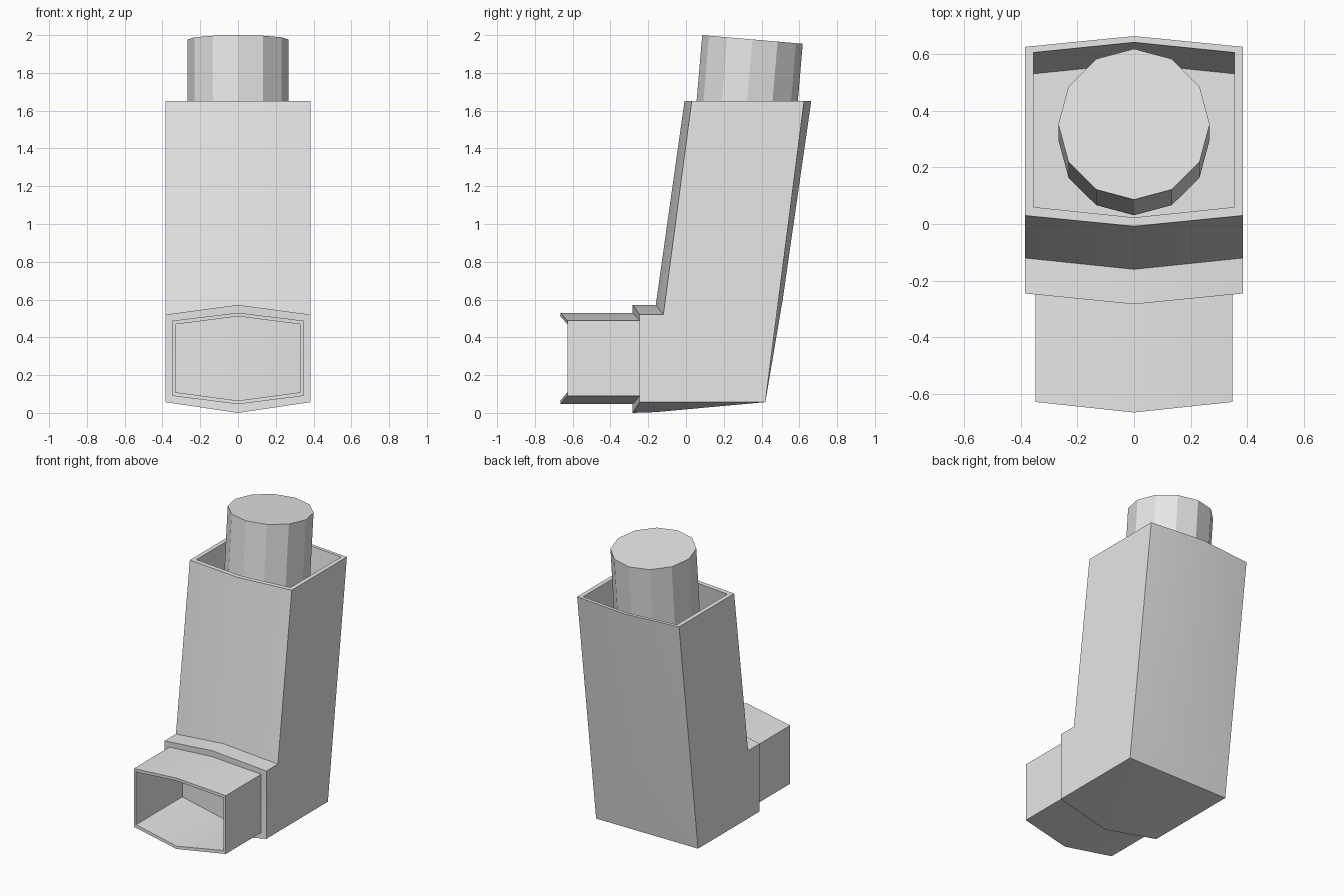
import bpy, bmesh, math
from mathutils import Matrix, Vector

if "Cube" in bpy.data.objects:
    bpy.data.objects.remove(bpy.data.objects["Cube"])

grey = bpy.data.materials.new("light grey plastic")
grey.use_nodes = True
grey.diffuse_color = (0.8, 0.8, 0.8, 1)
grey.node_tree.nodes["Principled BSDF"].inputs["Base Color"].default_value = (0.8, 0.8, 0.8, 1)


def finish(bm, name):
    bmesh.ops.remove_doubles(bm, verts=bm.verts, dist=0.0005)
    bmesh.ops.recalc_face_normals(bm, faces=bm.faces)
    mesh = bpy.data.meshes.new(name)
    bm.to_mesh(mesh)
    bm.free()
    mesh.materials.append(grey)
    obj = bpy.data.objects.new(name, mesh)
    bpy.context.collection.objects.link(obj)
    bpy.ops.object.select_all(action='DESELECT')
    obj.select_set(True)
    bpy.context.view_layer.objects.active = obj
    bpy.ops.object.shade_smooth_by_angle(angle=math.radians(30))
    return obj


def six(width, edge_a, mid_a, edge_b, mid_b):
    """Six-point ring with a ridge on its centre line; points are (y, z)."""
    row = [(-width, edge_a), (0, mid_a), (width, edge_a),
           (width, edge_b), (0, mid_b), (-width, edge_b)]
    return [Vector((x, *p)) for x, p in row]


def loft(bm, rings):
    """Bridge the rings in order and close the last one."""
    rings = [[bm.verts.new(p) for p in ring] for ring in rings]
    for a, b in zip(rings, rings[1:]):
        for i in range(6):
            j = (i + 1) % 6
            bm.faces.new((a[i], a[j], b[j], b[i]))
    e = rings[-1]
    bm.faces.new((e[0], e[1], e[4], e[5]))
    bm.faces.new((e[1], e[2], e[3], e[4]))


# Body profiles (y, z): outer side edge and ridged centre line
W = 0.385
side = [(0.03, 1.65), (-0.12, 0.52), (-0.245, 0.52), (-0.245, 0.057),
        (-0.12, 0.057), (0.42, 0.057), (0.49, 0.6), (0.625, 1.65)]
mid = [(-0.008, 1.65), (-0.16, 0.572), (-0.283, 0.572), (-0.283, 0),
       (-0.16, 0.004), (0.42, 0.057), (0.512, 0.6), (0.663, 1.65)]

bm = bmesh.new()
columns = [[bm.verts.new((x, *p)) for p in prof]
           for x, prof in ((-W, side), (0, mid), (W, side))]
for a, b in zip(columns, columns[1:]):
    for i in (0, 1, 3, 4, 5, 6):
        bm.faces.new((a[i], a[i + 1], b[i + 1], b[i]))
bm.faces.new(columns[0])
bm.faces.new(columns[2])

# Open well at the top, leaning with the body
lean = Vector((0, -0.075, -0.56))
lip = six(0.355, (0.06, 1.65), (0.023, 1.65), (0.605, 1.65), (0.641, 1.65))
loft(bm, [six(W, side[0], mid[0], side[7], mid[7]), lip, [p + lean for p in lip]])


# Mouthpiece: rim, outer tube, lip and hollow inside
def mouth(width, y, inset):
    return six(width, (y, 0.488 - inset), (y - 0.037, 0.53 - inset),
               (y, 0.09 + inset), (y - 0.037, 0.046 + inset))


loft(bm, [six(W, side[2], mid[2], side[3], mid[3]),
          mouth(0.347, -0.245, 0), mouth(0.347, -0.628, 0),
          mouth(0.33, -0.628, 0.019), mouth(0.33, -0.13, 0.019)])
finish(bm, "inhaler_shell")

# Tilted twelve-sided canister standing in the well
length = 0.645
bm = bmesh.new()
bmesh.ops.create_cone(bm, cap_ends=True, segments=12, radius1=0.267, radius2=0.267,
                      depth=length, matrix=Matrix.Translation((0, 0, -length / 2)))
canister = finish(bm, "canister")
canister.location = (0, 0.352, 1.977)
canister.rotation_euler.x = math.radians(-4.9)
